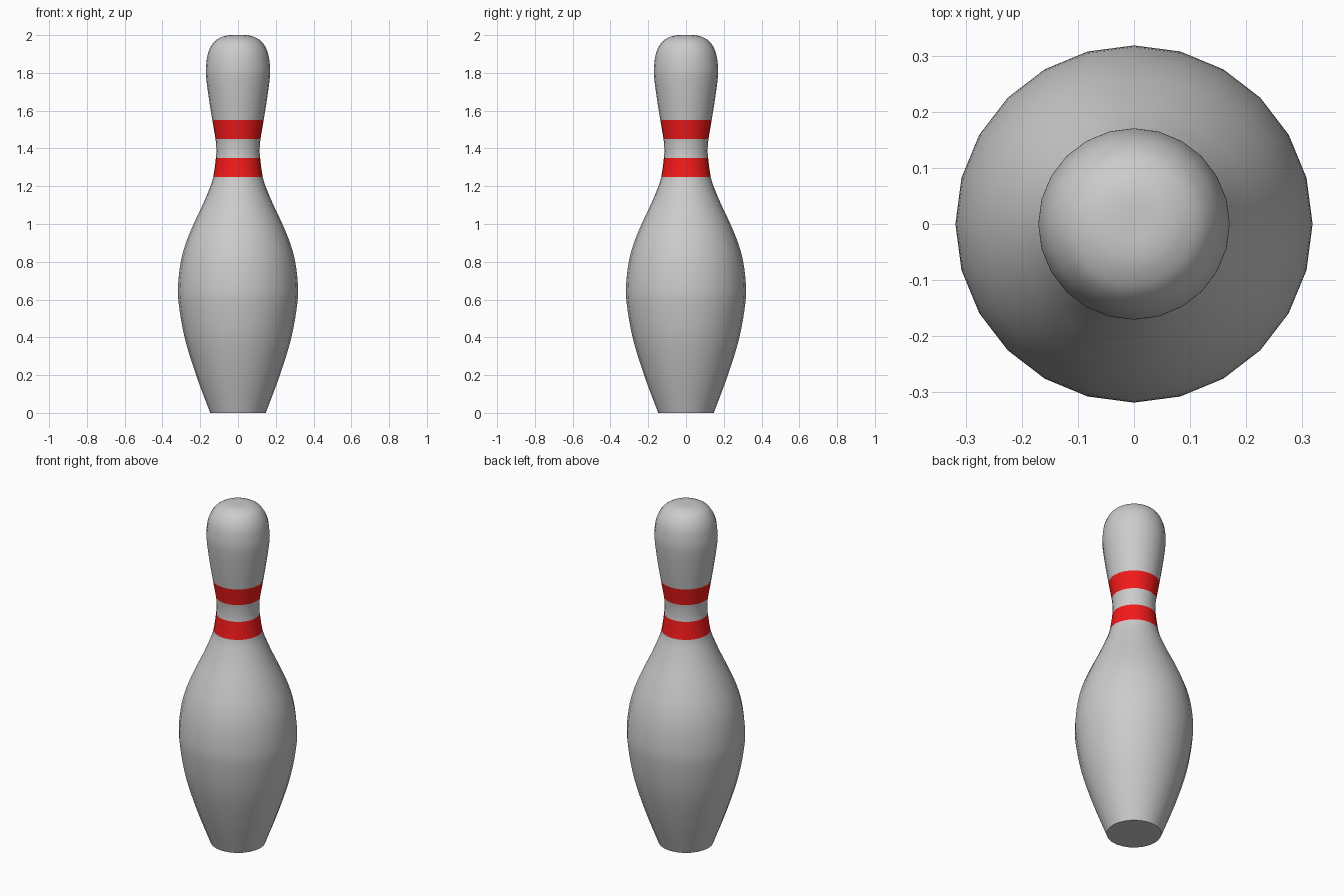
import bpy, bmesh, math
from mathutils import Vector

if "Cube" in bpy.data.objects:
    bpy.data.objects.remove(bpy.data.objects["Cube"])

SIDES = 24
STEPS = 4
# profile control points (radius, height), base to crown
PROFILE = [(0.147, 0), (0.222, 0.2), (0.283, 0.4), (0.314, 0.58), (0.317, 0.68),
           (0.303, 0.8), (0.276, 0.9), (0.235, 1.0), (0.188, 1.1), (0.15, 1.19),
           (0.131, 1.25), (0.117, 1.35), (0.115, 1.4), (0.119, 1.45), (0.136, 1.55),
           (0.155, 1.67), (0.169, 1.78), (0.169, 1.84), (0.157, 1.91),
           (0.128, 1.962), (0.09, 1.988), (0.05, 1.999), (0, 2.0)]
BANDS = [(1.25, 1.35), (1.45, 1.55)]


def smooth_curve(points, steps):
    """Catmull-Rom curve through the points."""
    p = [Vector(q) for q in points]
    p = [2 * p[0] - p[1]] + p + [Vector((-p[-2].x, p[-2].y))]
    out = []
    for a, b, c, d in zip(p, p[1:], p[2:], p[3:]):
        for i in range(steps):
            t = i / steps
            out.append(0.5 * (2 * b + (c - a) * t + (2 * a - 5 * b + 4 * c - d) * t ** 2
                              + (3 * b - a - 3 * c + d) * t ** 3))
    return out + [p[-2]]


def material(name, color):
    m = bpy.data.materials.new(name)
    m.diffuse_color = color
    m.use_nodes = True
    m.node_tree.nodes["Principled BSDF"].inputs["Base Color"].default_value = m.diffuse_color
    return m


# lathe the profile around z
bm = bmesh.new()
curve = [Vector((0, 0))] + smooth_curve(PROFILE, STEPS)
verts = [bm.verts.new((r, 0, z)) for r, z in curve]
edges = [bm.edges.new(pair) for pair in zip(verts, verts[1:])]
bmesh.ops.spin(bm, geom=verts + edges, cent=(0, 0, 0), axis=(0, 0, 1),
               angle=math.tau, steps=SIDES)
bmesh.ops.remove_doubles(bm, verts=bm.verts, dist=0.0005)
bmesh.ops.recalc_face_normals(bm, faces=bm.faces)

# red neck bands
for f in bm.faces:
    z = f.calc_center_median().z
    f.material_index = int(any(lo < z < hi for lo, hi in BANDS))

mesh = bpy.data.meshes.new("bowling_pin")
bm.to_mesh(mesh)
bm.free()
mesh.materials.append(material("body_grey", (0.8, 0.8, 0.8, 1)))
mesh.materials.append(material("band_red", (0.9, 0.01, 0.01, 1)))
pin = bpy.data.objects.new("bowling_pin", mesh)
bpy.context.collection.objects.link(pin)

# smooth sides, crisp base edge
bpy.context.view_layer.objects.active = pin
pin.select_set(True)
bpy.ops.object.shade_smooth_by_angle(angle=math.radians(40))
